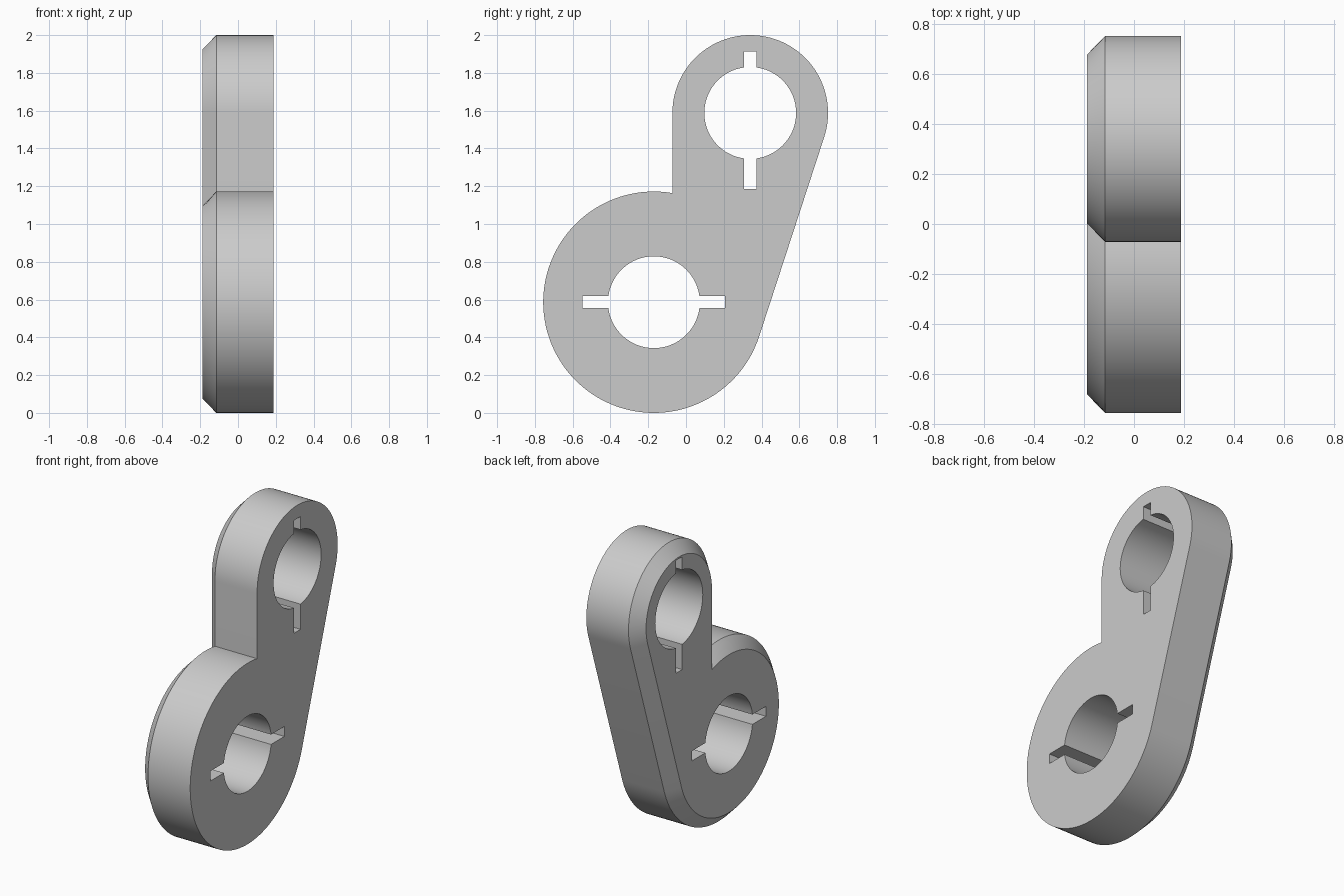
import bpy, bmesh
from math import sin, cos, asin, acos, atan2, hypot, pi, radians

if "Cube" in bpy.data.objects:
    bpy.data.objects.remove(bpy.data.objects["Cube"])

# Main dimensions: points are (y, z), thickness runs along x
BIG, BIG_R = (-0.17, 0.586), 0.586
SMALL, SMALL_R = (0.34, 1.588), 0.412
HOLE_R, SLOT = 0.243, 0.032
BACK, RIM, FACE = 0.187, -0.115, -0.188
CHAMFER = 0.075


def arc(centre, r, start, end, n):
    """Points on an arc, both ends included."""
    angles = [start + (end - start) * i / n for i in range(n + 1)]
    return [(centre[0] + r * cos(a), centre[1] + r * sin(a)) for a in angles]


def outline(inset):
    """Two round ends, joined by a tangent on one side and an upright on the other."""
    big, small = BIG_R - inset, SMALL_R - inset
    dy, dz = SMALL[0] - BIG[0], SMALL[1] - BIG[1]
    tangent = atan2(dz, dy) - acos((big - small) / hypot(dy, dz))
    corner = acos((SMALL[0] - small - BIG[0]) / big)
    return (arc(SMALL, small, tangent, pi, 64)
            + arc(BIG, big, corner, 2 * pi + tangent, 96))


def keyed_hole(centre, turn, first, second):
    """Round hole with two opposite slots of given reach from the centre."""
    half = asin(SLOT / HOLE_R)
    points = []
    for angle, reach in ((turn, first), (turn + pi, second)):
        c, s = cos(angle), sin(angle)
        points += [(centre[0] + reach * c - side * s, centre[1] + reach * s + side * c)
                   for side in (-SLOT, SLOT)]
        points += arc(centre, HOLE_R, angle + half, angle + pi - half, 40)
    return points


def ring(bm, points, x):
    verts = [bm.verts.new((x, y, z)) for y, z in points]
    edges = [bm.edges.new((a, b)) for a, b in zip(verts, verts[1:] + verts[:1])]
    return verts, edges


def bridge(bm, a, b):
    for i in range(len(a)):
        bm.faces.new((a[i - 1], a[i], b[i], b[i - 1]))


bm = bmesh.new()

# Outer wall and chamfer
back, back_edges = ring(bm, outline(0), BACK)
rim, _ = ring(bm, outline(0), RIM)
face, face_edges = ring(bm, outline(CHAMFER), FACE)
bridge(bm, back, rim)
bridge(bm, rim, face)

# Slotted holes through the plate
for hole in (keyed_hole(SMALL, pi / 2, 0.326, 0.404),
             keyed_hole(BIG, 0, 0.377, 0.379)):
    a, a_edges = ring(bm, hole, BACK)
    b, b_edges = ring(bm, hole, FACE)
    bridge(bm, a, b)
    back_edges += a_edges
    face_edges += b_edges

# Flat sides around the holes
for edges in (back_edges, face_edges):
    bmesh.ops.triangle_fill(bm, edges=edges, use_beauty=True)
bmesh.ops.recalc_face_normals(bm, faces=bm.faces[:])

mesh = bpy.data.meshes.new("link_plate")
bm.to_mesh(mesh)
bm.free()
plate = bpy.data.objects.new("link_plate", mesh)
bpy.context.collection.objects.link(plate)

# Plain grey material
grey = bpy.data.materials.new("light_grey")
grey.use_nodes = True
colour = (0.6, 0.6, 0.6, 1)
grey.diffuse_color = colour
grey.node_tree.nodes["Principled BSDF"].inputs["Base Color"].default_value = colour
mesh.materials.append(grey)

bpy.ops.object.select_all(action="DESELECT")
plate.select_set(True)
bpy.context.view_layer.objects.active = plate
bpy.ops.object.shade_smooth_by_angle(angle=radians(30))
